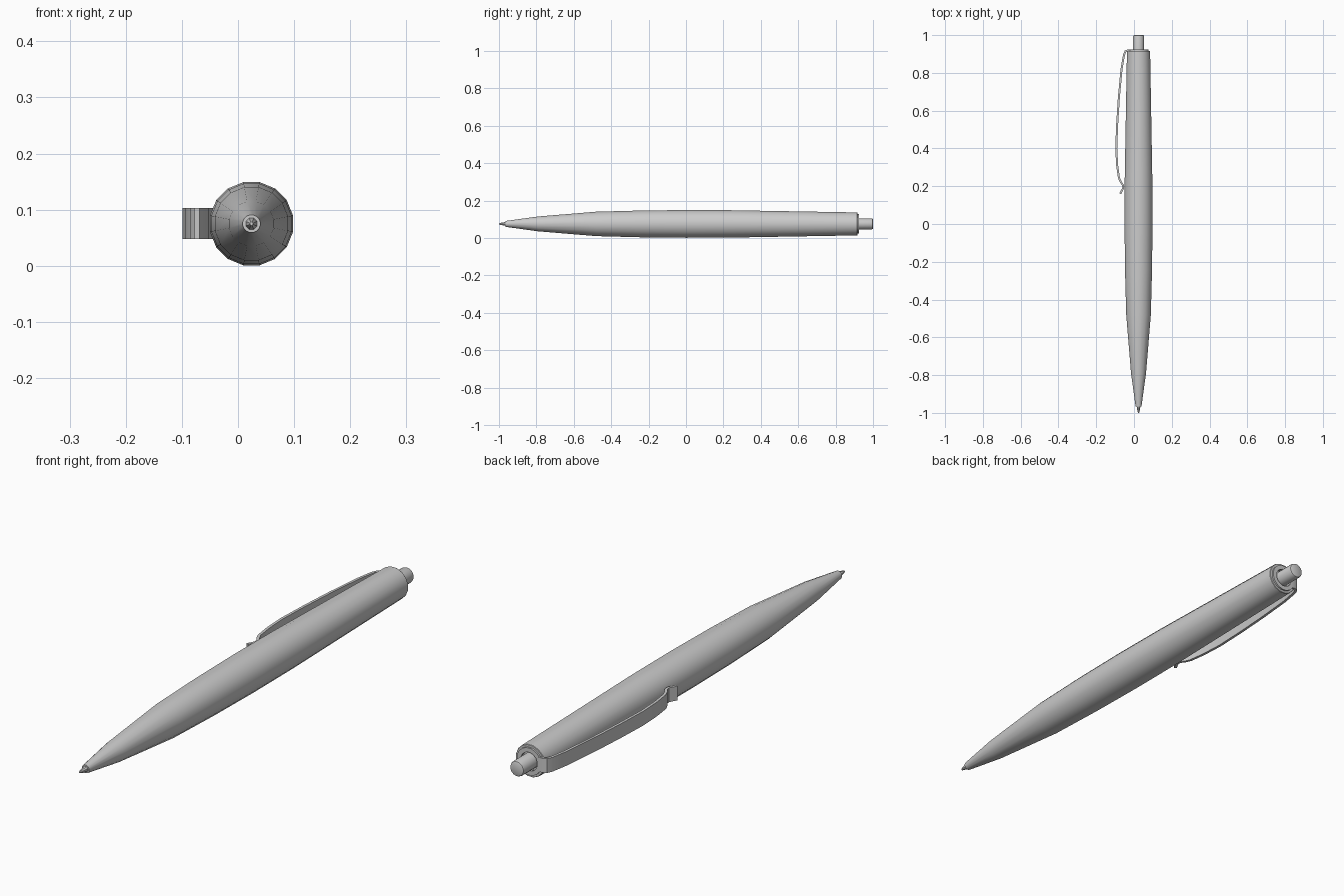
import bpy, bmesh, math
from mathutils import Vector

if "Cube" in bpy.data.objects:
    bpy.data.objects.remove(bpy.data.objects["Cube"])

CX, CZ = 0.024, 0.075  # pen axis


def finish(bm, name, angle=35):
    bmesh.ops.recalc_face_normals(bm, faces=bm.faces)
    me = bpy.data.meshes.new(name)
    bm.to_mesh(me)
    bm.free()
    ob = bpy.data.objects.new(name, me)
    bpy.context.collection.objects.link(ob)
    bpy.ops.object.select_all(action='DESELECT')
    ob.select_set(True)
    bpy.context.view_layer.objects.active = ob
    bpy.ops.object.shade_smooth_by_angle(angle=math.radians(angle))
    return ob


def lathe(name, profile, sides, closed=False):
    """Turn (y, radius) points around the pen axis."""
    bm = bmesh.new()
    rings = []
    for y, r in profile:
        ring = []
        for i in range(sides):
            a = 2 * math.pi * (i + 0.5) / sides
            ring.append(bm.verts.new((CX + r * math.cos(a), y, CZ + r * math.sin(a))))
        rings.append(ring)
    pairs = list(zip(rings, rings[1:]))
    if closed:
        pairs.append((rings[-1], rings[0]))
    else:
        bm.faces.new(rings[0])
        bm.faces.new(rings[-1])
    for a, b in pairs:
        for i in range(sides):
            j = (i + 1) % sides
            bm.faces.new((a[i], a[j], b[j], b[i]))
    return finish(bm, name)


def strip(name, path, thick, z0, z1):
    """Bent sheet-metal strip following (x, y) points."""
    pts = [Vector(p) for p in path]
    bm = bmesh.new()
    rings = []
    for i, p in enumerate(pts):
        t = (pts[min(i + 1, len(pts) - 1)] - pts[max(i - 1, 0)]).normalized()
        n = Vector((-t.y, t.x)) * thick / 2
        rings.append([bm.verts.new((q.x, q.y, z)) for q, z in
                      ((p + n, z0), (p + n, z1), (p - n, z1), (p - n, z0))])
    for a, b in zip(rings, rings[1:]):
        for i in range(4):
            j = (i + 1) % 4
            bm.faces.new((a[i], a[j], b[j], b[i]))
    bm.faces.new(rings[0])
    bm.faces.new(rings[-1])
    return finish(bm, name)


# Tapered barrel with an open recess at the back
lathe("barrel", [(-0.965, 0.007), (-0.965, 0.016), (-0.79, 0.0405), (-0.48, 0.0665),
                 (-0.24, 0.073), (0.0, 0.0755), (0.24, 0.0745), (0.915, 0.0625),
                 (0.917, 0.061), (0.917, 0.046), (0.89, 0.046)], 16)
# Writing point
lathe("nib", [(-1.0, 0.003), (-0.992, 0.006), (-0.965, 0.011), (-0.94, 0.011)], 8)
# Push button
lathe("button", [(0.87, 0.03), (0.992, 0.03), (0.998, 0.028), (1.0, 0.024)], 16)
# Clip collar around the button
lathe("clip_collar", [(0.914, 0.036), (0.924, 0.036), (0.924, 0.053), (0.914, 0.053)],
      16, closed=True)
# Spring clip along the side
strip("clip", [(-0.014, 0.919), (-0.034, 0.919), (-0.045, 0.914), (-0.053, 0.895),
               (-0.066, 0.82), (-0.080, 0.67), (-0.089, 0.53), (-0.094, 0.40),
               (-0.089, 0.31), (-0.080, 0.245), (-0.070, 0.222), (-0.059, 0.207),
               (-0.057, 0.19), (-0.073, 0.16)], 0.0105, 0.048, 0.103)
